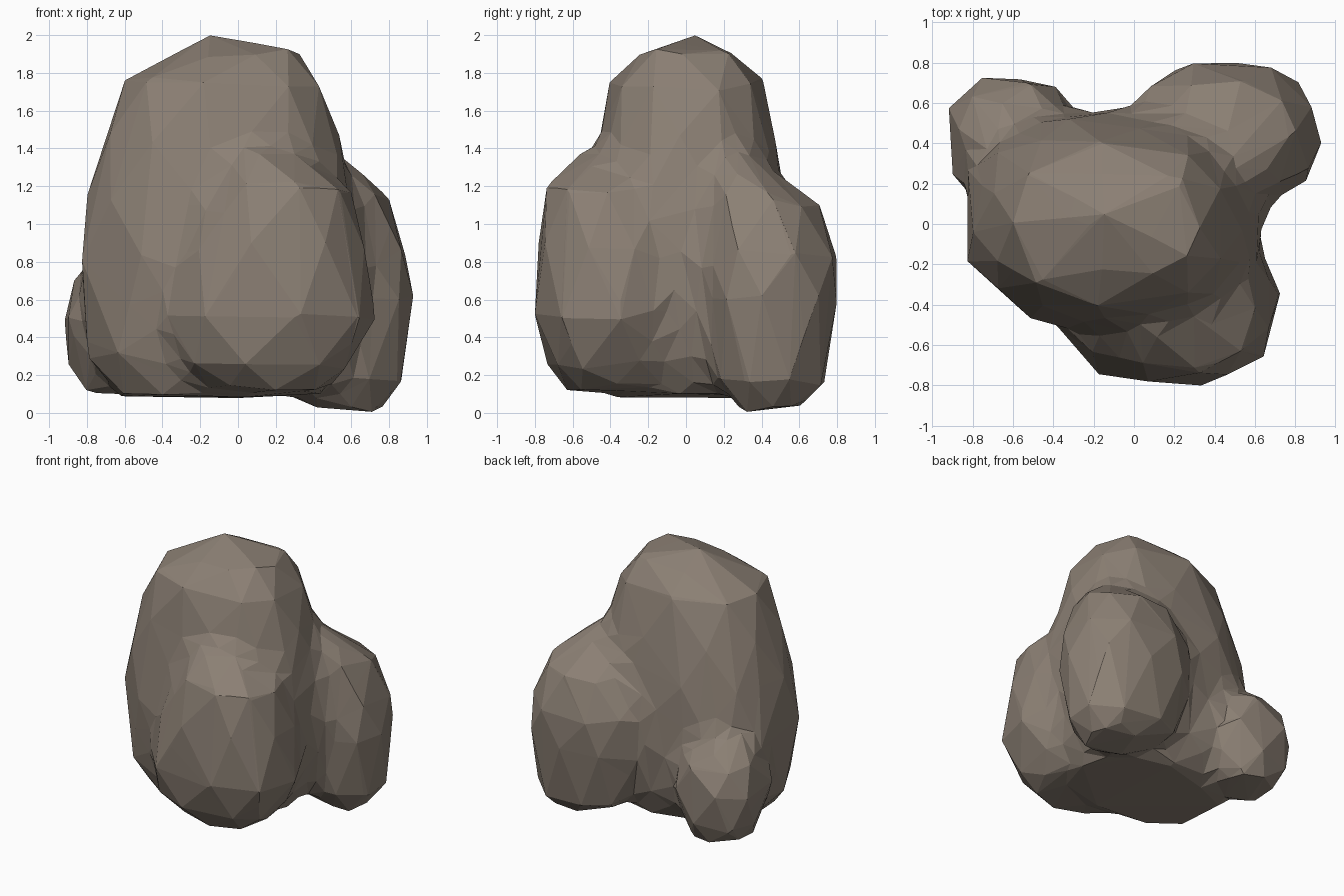
import bpy, bmesh, random
from math import sin, cos, pi, copysign
from mathutils import Vector

if "Cube" in bpy.data.objects:
    bpy.data.objects.remove(bpy.data.objects["Cube"])


def material(name, color):
    m = bpy.data.materials.new(name)
    m.diffuse_color = (*color, 1)
    m.use_nodes = True
    m.node_tree.nodes["Principled BSDF"].inputs["Base Color"].default_value = m.diffuse_color
    return m


def boulder(target, rings, peak, seed, sides=9):
    """Add a faceted convex rock from rings (z, x0, x1, y0, y1, tilt_x, tilt_y)."""
    rng = random.Random(seed)
    bm = bmesh.new()
    for k, (z, x0, x1, y0, y1, tx, ty) in enumerate(rings):
        cx, cy, rx, ry = (x0 + x1) / 2, (y0 + y1) / 2, (x1 - x0) / 2, (y1 - y0) / 2
        for i in range(sides):
            a = 2 * pi * (i + 0.5 * (k % 2) + rng.uniform(-0.18, 0.18)) / sides
            u = copysign(abs(cos(a)) ** 0.85, cos(a))
            v = copysign(abs(sin(a)) ** 0.85, sin(a))
            bm.verts.new((cx + rx * u, cy + ry * v,
                          z + tx * u + ty * v + rng.uniform(-0.025, 0.025)))
    bm.verts.new(peak)
    res = bmesh.ops.convex_hull(bm, input=bm.verts[:])
    junk = {g for g in res["geom_interior"] + res["geom_unused"]
            if isinstance(g, bmesh.types.BMVert)}
    bmesh.ops.delete(bm, geom=list(junk), context='VERTS')
    bmesh.ops.recalc_face_normals(bm, faces=bm.faces[:])
    me = bpy.data.meshes.new("tmp")
    bm.to_mesh(me)
    bm.free()
    target.from_mesh(me)
    bpy.data.meshes.remove(me)


def apply_modifier(ob, kind, **settings):
    mod = ob.modifiers.new(kind.lower(), kind)
    for k, v in settings.items():
        setattr(mod, k, v)
    bpy.context.view_layer.update()
    me = bpy.data.meshes.new_from_object(
        ob.evaluated_get(bpy.context.evaluated_depsgraph_get()))
    ob.modifiers.clear()
    ob.data = me


def fill_valleys(ob, steps):
    """Smooth outward only: creases between rocks fill, facets stay sharp."""
    bm = bmesh.new()
    bm.from_mesh(ob.data)
    near = {v: [e.other_vert(v) for e in v.link_edges] for v in bm.verts}
    for _ in range(steps):
        bm.normal_update()
        push = {}
        for v, ring in near.items():
            d = (sum((w.co for w in ring), Vector()) / len(ring) - v.co).dot(v.normal)
            if d > 0:
                push[v] = v.normal * d * 0.7
        for v, p in push.items():
            v.co += p
    bm.to_mesh(ob.data)
    bm.free()


def moss_patch(bm, planes):
    """Cut the faces on the inner side of all planes (normal, distance) and paint them."""
    faces = bm.faces[:]
    for n, d in planes:
        n = Vector(n)
        geom = set(faces) | {e for f in faces for e in f.edges} | {v for f in faces for v in f.verts}
        res = bmesh.ops.bisect_plane(bm, geom=list(geom), plane_co=n * d / n.length_squared,
                                     plane_no=n, dist=1e-5)
        faces = [f for f in res["geom"] if isinstance(f, bmesh.types.BMFace)
                 and f.calc_center_median().dot(n) > d]
    for f in faces:
        f.material_index = 1


rocks = bmesh.new()
# tall central rock
boulder(rocks, [
    (0.10, -0.66, 0.45, -0.40, 0.42, 0, 0),
    (0.30, -0.80, 0.60, -0.50, 0.54, 0, 0),
    (0.80, -0.86, 0.66, -0.53, 0.57, 0, 0),
    (1.15, -0.80, 0.63, -0.50, 0.54, 0, 0),
    (1.45, -0.71, 0.54, -0.47, 0.48, 0, 0),
    (1.74, -0.60, 0.46, -0.41, 0.41, -0.02, 0),
    (1.90, -0.30, 0.32, -0.25, 0.28, 0.02, 0),
], (-0.15, 0.05, 2.0), 3)
# front rock
boulder(rocks, [
    (0.13, -0.18, 0.50, -0.63, 0.0, 0, 0),
    (0.25, -0.32, 0.60, -0.74, 0.0, 0, 0),
    (0.50, -0.38, 0.73, -0.81, 0.0, 0, 0),
    (0.90, -0.27, 0.68, -0.79, 0.0, 0, 0),
    (1.21, -0.09, 0.60, -0.74, -0.05, -0.02, 0),
    (1.40, -0.07, 0.36, -0.54, -0.05, -0.04, 0.02),
], (0.15, -0.36, 1.48), 8)
# large rock at the back right
boulder(rocks, [
    (0.03, 0.40, 0.76, 0.28, 0.62, -0.02, 0),
    (0.17, 0.10, 0.88, 0.15, 0.74, -0.02, 0),
    (0.60, -0.02, 0.93, 0.08, 0.80, 0, 0),
    (0.85, 0.00, 0.90, 0.08, 0.81, 0, 0),
    (1.12, 0.10, 0.80, 0.12, 0.71, 0, -0.03),
    (1.28, 0.20, 0.64, 0.14, 0.52, 0, -0.05),
], (0.45, 0.27, 1.42), 5)
# small rock at the back left
boulder(rocks, [
    (0.12, -0.82, -0.42, 0.25, 0.64, 0, 0),
    (0.25, -0.90, -0.32, 0.15, 0.72, 0, 0),
    (0.50, -0.945, -0.28, 0.10, 0.745, 0, 0),
    (0.70, -0.87, -0.34, 0.10, 0.71, 0, 0),
    (0.80, -0.78, -0.44, 0.15, 0.60, 0, -0.04),
], (-0.68, 0.28, 0.95), 4, sides=7)

mesh = bpy.data.meshes.new("rock_cluster")
rocks.to_mesh(mesh)
rocks.free()
ob = bpy.data.objects.new("rock_cluster", mesh)
bpy.context.collection.objects.link(ob)

# fuse the rocks, fill the valleys and reduce to broad facets
apply_modifier(ob, 'REMESH', mode='VOXEL', voxel_size=0.035)
fill_valleys(ob, 40)
tris = 2 * len(ob.data.polygons)
apply_modifier(ob, 'DECIMATE', ratio=520 / tris)

bm = bmesh.new()
bm.from_mesh(ob.data)
for f in bm.faces:
    f.smooth = False
    f.material_index = 0
# moss on the summit, front ledge, back right shoulder and small rock
moss_patch(bm, [((0.06, 0, 1), 1.712)])
moss_patch(bm, [((0, 0, 1), 1.19), ((0, 0, -1), -1.54), ((1, 0, 0), -0.07),
                ((0.33, -0.94, 0), 0.39)])
moss_patch(bm, [((0, 0.3, 1), 1.15), ((0, 0, -1), -1.5), ((1, 0, 0), 0.12),
                ((0.68, 0.74, 0), 0.553), ((-0.9, 0.43, 0), -0.42)])
moss_patch(bm, [((0, 0, 1), 0.6), ((0, 0, -1), -1.1), ((0.97, 0.236, 0), -0.608),
                ((-0.236, -0.97, 0), -0.427), ((-0.7, 0.7, 0), 0.70)])
bm.to_mesh(ob.data)
bm.free()
ob.data.materials.clear()
ob.data.materials.append(material("stone", (0.26, 0.215, 0.175)))
ob.data.materials.append(material("moss", (0.30, 0.43, 0.02)))
